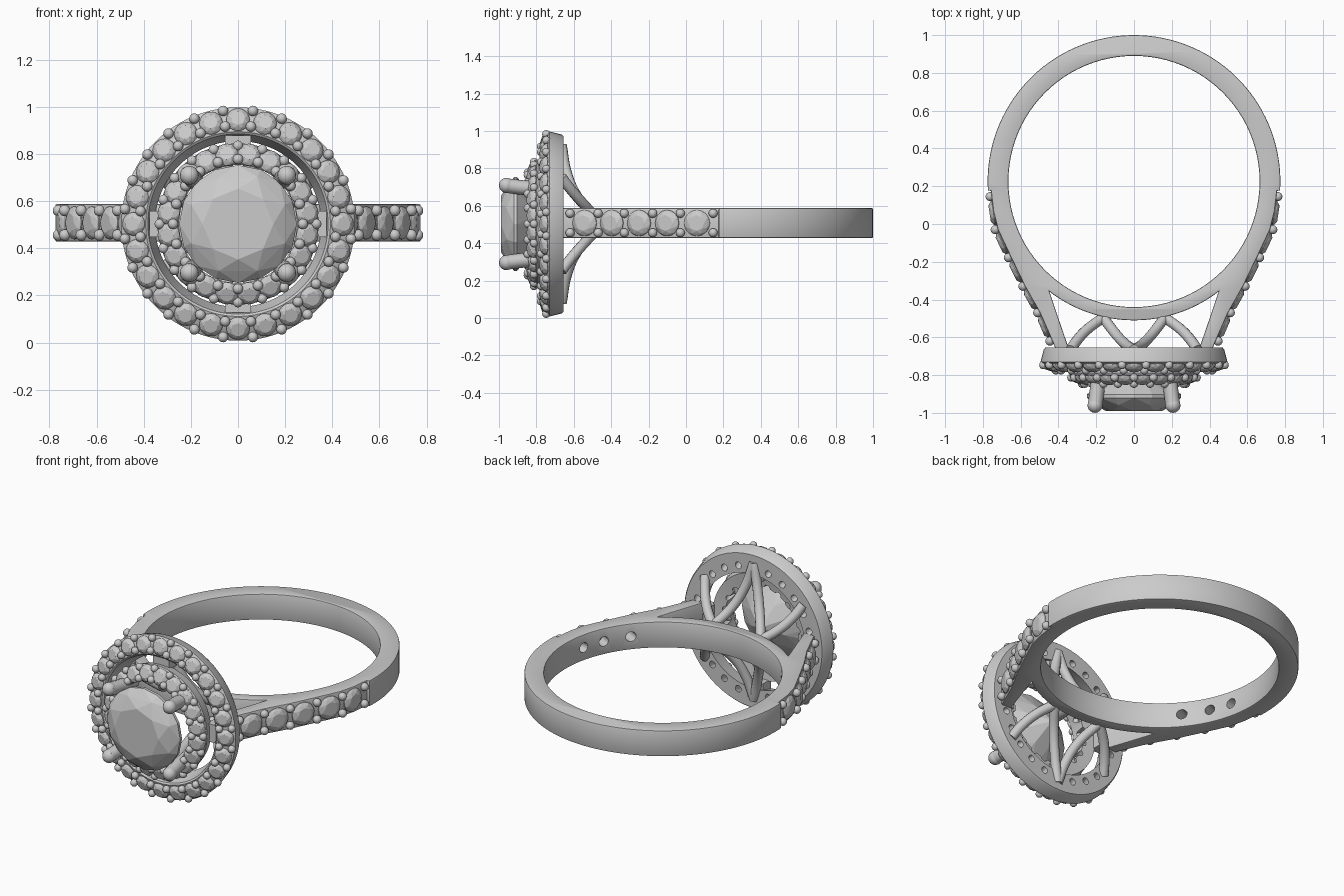
import bpy, bmesh, math
from mathutils import Vector, Matrix

if "Cube" in bpy.data.objects:
    bpy.data.objects.remove(bpy.data.objects["Cube"])

C = 0.503          # height of the ring's mid plane and of the halo axis
BY, BR = 0.225, 0.665   # finger hole centre (y) and radius


def pol(r, y, a):
    return Vector((r * math.sin(a), y, C + r * math.cos(a)))


def finish(name, bm, smooth=True):
    bmesh.ops.recalc_face_normals(bm, faces=bm.faces)
    me = bpy.data.meshes.new(name)
    bm.to_mesh(me)
    bm.free()
    ob = bpy.data.objects.new(name, me)
    bpy.context.collection.objects.link(ob)
    if smooth:
        shade(ob)
    return ob


def select(ob):
    bpy.ops.object.select_all(action='DESELECT')
    ob.select_set(True)
    bpy.context.view_layer.objects.active = ob


def shade(ob):
    select(ob)
    bpy.ops.object.shade_smooth_by_angle(angle=math.radians(35))


def lathe(name, profile, n=96):
    """Closed (r, y) profile revolved about the halo axis."""
    bm = bmesh.new()
    rings = [[bm.verts.new(pol(r, y, 2 * math.pi * i / n)) for r, y in profile] for i in range(n)]
    m = len(profile)
    for i in range(n):
        a, b = rings[i], rings[(i + 1) % n]
        for j in range(m):
            k = (j + 1) % m
            bm.faces.new((a[j], a[k], b[k], b[j]))
    return finish(name, bm)


def add_stone(bm, loc, normal, R, crown, pav, n=8):
    """Brilliant cut: hull of table, crown, girdle and culet rings."""
    M = Matrix.Translation(loc) @ Vector(normal).to_track_quat('Z', 'Y').to_matrix().to_4x4()
    rings = [(0.60 * R, crown, n, 0.0), (0.86 * R, crown * 0.58, n, 0.5),
             (R, 0.02 * R, 2 * n, 0), (R, -0.05 * R, 2 * n, 0),
             (0.5 * R, -pav * 0.58, n, 0.5), (0.03 * R, -pav, n, 0)]
    vs = []
    for r, z, k, off in rings:
        for i in range(k):
            a = 2 * math.pi * (i + off) / k
            vs.append(bm.verts.new(M @ Vector((r * math.cos(a), r * math.sin(a), z))))
    bmesh.ops.convex_hull(bm, input=vs)


def add_bead(bm, loc, r=0.022):
    bmesh.ops.create_uvsphere(bm, u_segments=16, v_segments=10, radius=r, matrix=Matrix.Translation(loc))


def add_drill(bm, loc, normal, r, depth):
    M = Matrix.Translation(loc) @ Vector(normal).to_track_quat('Z', 'Y').to_matrix().to_4x4()
    bmesh.ops.create_cone(bm, cap_ends=True, segments=16, radius1=r, radius2=r, depth=depth, matrix=M)


def cut(ob, bm):
    cutter = finish(ob.name + "_cutter", bm, False)
    cutter.hide_render = True
    mod = ob.modifiers.new("holes", 'BOOLEAN')
    mod.operation, mod.solver, mod.object = 'DIFFERENCE', 'EXACT', cutter
    select(ob)
    bpy.ops.object.modifier_apply(modifier=mod.name)
    bpy.data.objects.remove(cutter)
    shade(ob)


def tubes(name, paths, radius):
    cu = bpy.data.curves.new(name, 'CURVE')
    cu.dimensions, cu.bevel_depth, cu.bevel_resolution = '3D', radius, 4
    cu.use_fill_caps, cu.resolution_u = True, 8
    for pts in paths:
        s = cu.splines.new('BEZIER')
        s.bezier_points.add(len(pts) - 1)
        for bp, p in zip(s.bezier_points, pts):
            bp.co = p
            bp.handle_left_type = bp.handle_right_type = 'AUTO'
    return to_mesh(name, cu)


def to_mesh(name, cu):
    ob = bpy.data.objects.new(name, cu)
    bpy.context.collection.objects.link(ob)
    select(ob)
    bpy.ops.object.convert(target='MESH')
    ob = bpy.context.view_layer.objects.active
    bm = bmesh.new()
    bm.from_mesh(ob.data)
    bmesh.ops.remove_doubles(bm, verts=bm.verts, dist=1e-5)
    bmesh.ops.recalc_face_normals(bm, faces=bm.faces)
    bm.to_mesh(ob.data)
    bm.free()
    shade(ob)
    return ob


# Band with flared shoulders: one outline with the finger hole
arm = [(0.757, 0.175), (0.745, 0.07), (0.72, -0.03), (0.652, -0.175), (0.577, -0.33),
       (0.498, -0.47), (0.432, -0.62), (0.416, -0.66), (0.345, -0.66), (0.40, -0.50)]


def arc(r, a0, a1, n):
    return [(r * math.cos(math.radians(a0 + (a1 - a0) * i / n)),
             BY + r * math.sin(math.radians(a0 + (a1 - a0) * i / n))) for i in range(n + 1)]


outline = (arc(0.775, -3.5, 183.5, 64) + [(-x, y) for x, y in arm]
           + arc(0.735, 232.5, 307.5, 28) + arm[::-1])
cu = bpy.data.curves.new("band", 'CURVE')
cu.dimensions, cu.fill_mode = '2D', 'BOTH'
cu.extrude, cu.bevel_depth, cu.offset, cu.bevel_resolution = 0.073, 0.007, -0.007, 1
for pts in (outline, arc(BR, 0, 360, 96)[:-1]):
    s = cu.splines.new('POLY')
    s.points.add(len(pts) - 1)
    for p, (x, y) in zip(s.points, pts):
        p.co = (x, y, 0, 1)
    s.use_cyclic_u = True
band = to_mesh("band", cu)
band.data.transform(Matrix.Translation((0, 0, C + 0.005)))

# Shoulder stones, beads and drilled seats
bead_xy = [(0.762, 0.145), (0.735, -0.03), (0.665, -0.178), (0.588, -0.33), (0.51, -0.47), (0.445, -0.62)]
stones, beads, drills = bmesh.new(), bmesh.new(), bmesh.new()
for sx in (1, -1):
    for x, y in bead_xy:
        for dz in (-0.052, 0.052):
            add_bead(beads, (sx * x, y, C + 0.005 + dz), 0.024)
    for i in range(5):
        (x0, y0), (x1, y1) = bead_xy[i:i + 2]
        n = Vector((sx * (y0 - y1), x1 - x0, 0)).normalized()
        p = Vector((sx * (x0 + x1) / 2, (y0 + y1) / 2, C + 0.005)) - n * 0.006
        add_stone(stones, p, n, 0.07, 0.022, 0.05)
        if i < 3:
            add_drill(drills, p, n, 0.03, 0.5)
finish("shoulder_stones", stones, False)
finish("shoulder_beads", beads)
cut(band, drills)

# Two halos: drilled metal ring, stones and paired beads
for name, prof, count, (rs, ys), (ro, yo), (ri, yi), tilt, half in (
    ("outer_halo", [(0.352, -0.655), (0.47, -0.655), (0.478, -0.665), (0.495, -0.73), (0.488, -0.737),
                    (0.392, -0.767), (0.382, -0.76)], 24,
     (0.443, -0.757), (0.484, -0.747), (0.417, -0.775), 0.32, 0),
    ("inner_halo", [(0.25, -0.735), (0.325, -0.725), (0.342, -0.79), (0.338, -0.80),
                    (0.258, -0.832), (0.25, -0.825)], 20,
     (0.298, -0.823), (0.332, -0.813), (0.275, -0.846), 0.38, 0.5)):
    ring = lathe(name, prof)
    stones, beads, drills = bmesh.new(), bmesh.new(), bmesh.new()
    for i in range(count):
        a = 2 * math.pi * (i + half) / count
        b = a + math.pi / count
        n = Vector((math.sin(a) * math.sin(tilt), -math.cos(tilt), math.cos(a) * math.sin(tilt)))
        add_stone(stones, pol(rs, ys, a), n, 0.05, 0.02, 0.04)
        add_drill(drills, pol(rs - 0.015, ys, a), n, 0.02, 0.4)
        add_bead(beads, pol(ro, yo, b))
        add_bead(beads, pol(ri, yi, b))
    finish(name + "_stones", stones, False)
    finish(name + "_beads", beads)
    cut(ring, drills)

# Four bridges joining the halos
bm = bmesh.new()
for i in range(4):
    a = i * math.pi / 2
    M = (Matrix.Translation(pol(0.345, -0.71, a)) @ Matrix.Rotation(a, 4, 'Y')
         @ Matrix.Diagonal((0.11, 0.08, 0.06, 1)))
    bmesh.ops.create_cube(bm, size=1, matrix=M)
finish("halo_bridges", bm, False)

# Centre stone and its four claws
bm = bmesh.new()
add_stone(bm, (0, -0.915, C), (0, -1, 0), 0.25, 0.075, 0.2)
finish("centre_stone", bm, False)
bm = bmesh.new()
claws = []
for i in range(4):
    a = math.pi / 4 + i * math.pi / 2
    claws.append([pol(0.262, -0.75, a), pol(0.275, -0.87, a), pol(0.292, -0.968, a)])
    add_bead(bm, pol(0.292, -0.96, a), 0.04)
tubes("claws", claws, 0.039)
finish("claw_tips", bm)

# Curved gallery wires from halo back to band
wire_a = [(0, -0.665, 0.42), (0.04, -0.64, 0.28), (0.09, -0.59, 0.16), (0.16, -0.50, 0.055)]
wire_b = [(0.335, -0.665, 0.25), (0.305, -0.62, 0.19), (0.25, -0.56, 0.12), (0.17, -0.50, 0.055)]
tubes("gallery_wires", [[(sx * x, y, C + sz * z) for x, y, z in w]
                        for w in (wire_a, wire_b) for sx in (1, -1) for sz in (1, -1)], 0.028)
